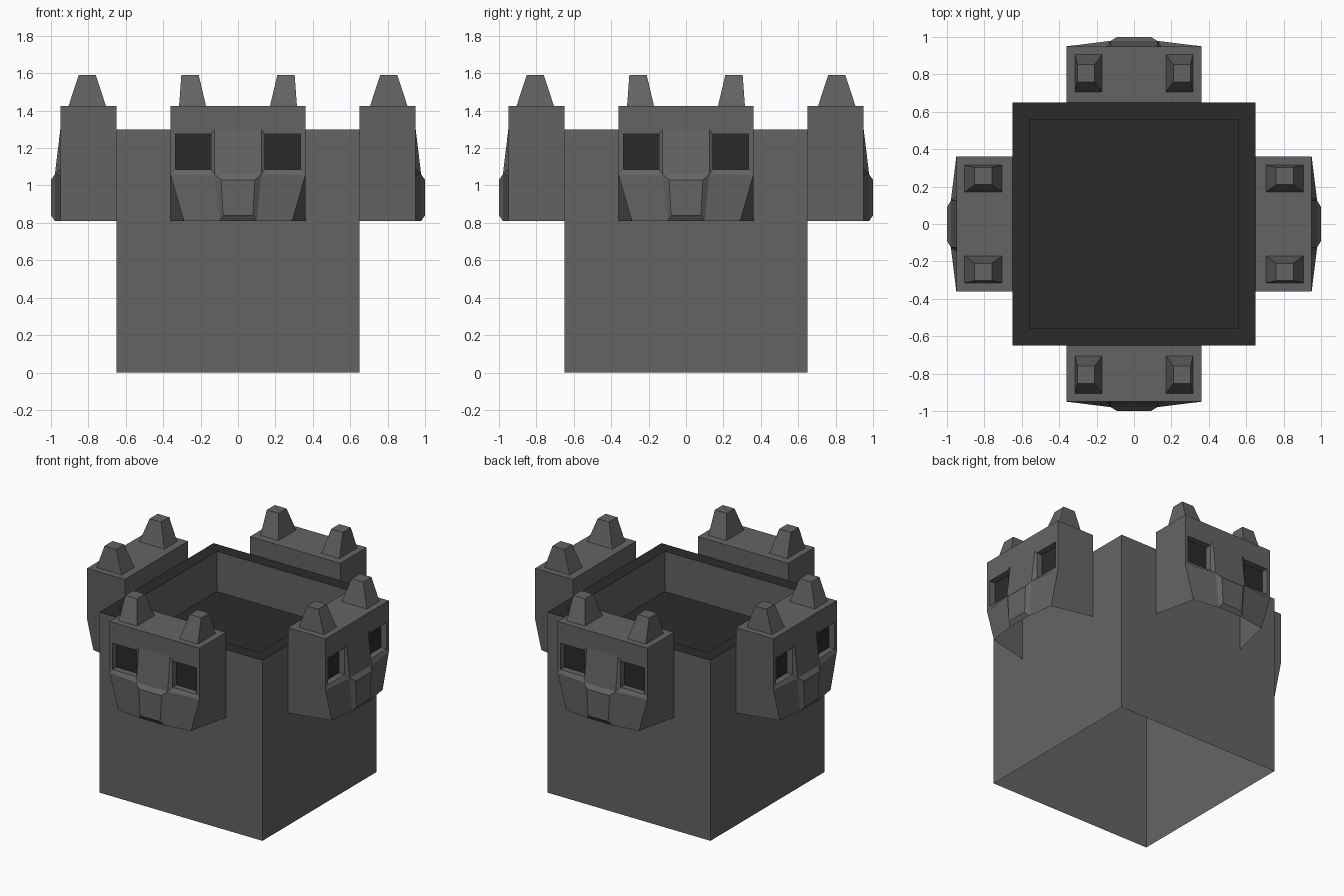
import bpy, bmesh, math
from mathutils import Matrix

if "Cube" in bpy.data.objects:
    bpy.data.objects.remove(bpy.data.objects["Cube"])


def material(name, value):
    m = bpy.data.materials.new(name)
    m.diffuse_color = (value, value, value, 1)
    m.use_nodes = True
    m.node_tree.nodes["Principled BSDF"].inputs["Base Color"].default_value = m.diffuse_color
    return m


STONE = material("grey_stone", 0.127)
DARK = material("dark_stone", 0.024)


def finish(bm, name):
    bmesh.ops.recalc_face_normals(bm, faces=bm.faces[:])
    me = bpy.data.meshes.new(name)
    me.materials.append(STONE)
    me.materials.append(DARK)
    bm.to_mesh(me)
    bm.free()
    return me


def place(me, name, angle=0.0):
    ob = bpy.data.objects.new(name, me)
    ob.rotation_euler.z = angle
    bpy.context.collection.objects.link(ob)
    return ob


# Hollow square pot, open underneath, with dark rim and floor
bm = bmesh.new()
bmesh.ops.create_cube(bm, size=1.3, matrix=Matrix.Translation((0, 0, 0.65)))
by_height = sorted(bm.faces, key=lambda f: f.calc_center_median().z)
base, top = by_height[0], by_height[-1]
bmesh.ops.inset_region(bm, faces=[top], thickness=0.09, use_even_offset=True)
ext = bmesh.ops.extrude_discrete_faces(bm, faces=[top])["faces"][0]
bmesh.ops.translate(bm, verts=ext.verts[:], vec=(0, 0, -0.29))
bmesh.ops.delete(bm, geom=[base], context="FACES_ONLY")
bm.normal_update()
for f in bm.faces:
    f.material_index = int(abs(f.normal.z) > 0.5)
place(finish(bm, "pot"), "pot")

# Animal head, right half; the left half is mirrored
F = -0.95           # face plane
R = F + 0.045       # back of the eye sockets
half = {
    "crown": (0.36, F, 1.425), "crown_back": (0.36, -0.65, 1.425),
    "rim_back": (0.36, -0.65, 1.3), "jaw_back": (0.36, -0.65, 0.81),
    "cheek": (0.36, F, 1.055), "jaw": (0.29, F, 0.81),
    "brow": (0.125, F, 1.30), "muzzle": (0.125, -0.979, 1.06),
    "chin": (0.10, -0.979, 0.81), "nose": (0.09, -1.0, 1.03),
    "lip": (0.08, -1.0, 0.84),
}
for i, (x, z) in enumerate([(0.335, 1.275), (0.145, 1.275), (0.145, 1.085), (0.335, 1.085)]):
    half["eye%d" % i] = (x, F, z)
    half["socket%d" % i] = (x, R, z)

side_faces = [
    "crown crown_back rim_back jaw_back jaw cheek",
    "crown brow eye1 eye0", "crown eye0 eye3 cheek",
    "cheek eye3 eye2 muzzle", "brow eye1 eye2 muzzle",
    "cheek muzzle chin jaw", "muzzle nose lip chin",
    "socket0 socket1 socket2 socket3",
] + ["eye%d eye%d socket%d socket%d" % (i, (i + 1) % 4, (i + 1) % 4, i) for i in range(4)]
# Strips that bridge the two halves (open below and where the pot wall is)
strip = ["rim_back", "crown_back", "crown", "brow", "muzzle", "nose", "lip", "chin"]

bm = bmesh.new()
right = {k: bm.verts.new(p) for k, p in half.items()}
left = {k: bm.verts.new((-p[0], p[1], p[2])) for k, p in half.items()}
for text in side_faces:
    names = text.split()
    for s in (right, left):
        f = bm.faces.new([s[n] for n in names])
        f.material_index = int(text.startswith("socket"))
for a, b in zip(strip, strip[1:]):
    bm.faces.new([right[a], right[b], left[b], left[a]])
head = finish(bm, "head")

# Pair of tapered ears on top of a head
bm = bmesh.new()
for s in (1, -1):
    rings = []
    for x0, x1, y0, y1, z in ((0.171, 0.315, -0.906, -0.706, 1.425),
                              (0.21, 0.303, -0.852, -0.76, 1.59)):
        rings.append([bm.verts.new((s * x, y, z))
                      for x, y in ((x0, y0), (x1, y0), (x1, y1), (x0, y1))])
    low, high = rings
    bm.faces.new(high)
    for i in range(4):
        j = (i + 1) % 4
        bm.faces.new([low[i], low[j], high[j], high[i]])
ears = finish(bm, "ears")

# One head on each side of the pot
for i, where in enumerate(("front", "right", "back", "left")):
    place(head, where + "_head", i * math.pi / 2)
    place(ears, where + "_ears", i * math.pi / 2)
